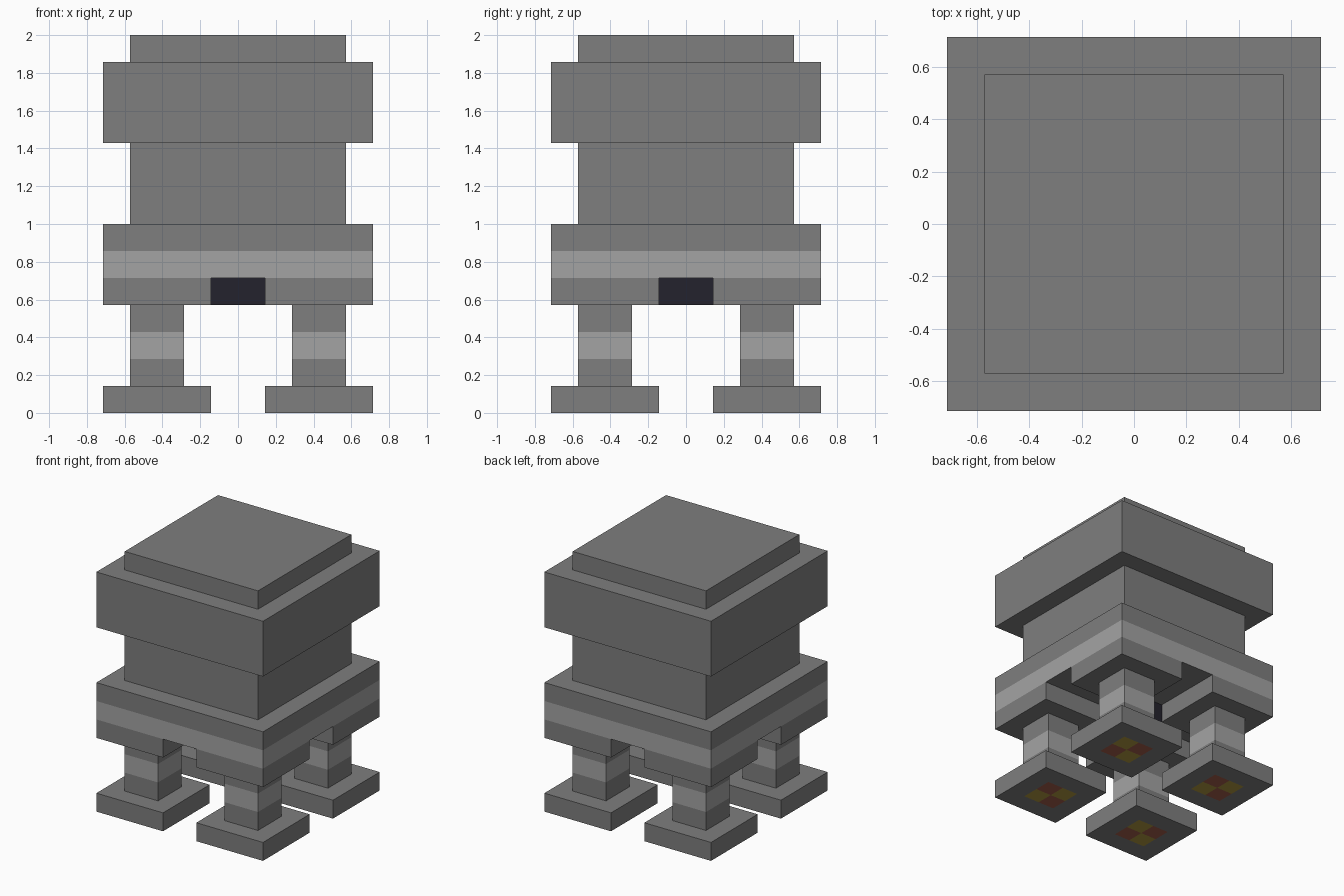
import bpy
import bmesh
from mathutils import Vector

U = 1 / 7  # one block unit

cube = bpy.data.objects.get("Cube")
if cube:
    bpy.data.objects.remove(cube, do_unlink=True)


def make_material(name, r, g, b):
    mat = bpy.data.materials.new(name)
    mat.use_nodes = True
    mat.diffuse_color = (r, g, b, 1)
    for node in mat.node_tree.nodes:
        if node.type == 'BSDF_PRINCIPLED':
            node.inputs["Base Color"].default_value = (r, g, b, 1)
            node.inputs["Roughness"].default_value = 0.9
    return mat


stone = make_material("stone_grey", 0.21, 0.21, 0.21)
band = make_material("light_grey_band", 0.37, 0.37, 0.37)
dark = make_material("dark_core", 0.017, 0.016, 0.026)
yellow = make_material("sole_yellow", 0.43, 0.32, 0.05)
red = make_material("sole_red", 0.36, 0.11, 0.07)


def box(name, low, high, mats, cuts=(), rule=None):
    """Box between two corners in units, sliced at (axis, offset), coloured by rule(centre, normal)."""
    low, high = Vector(low), Vector(high)
    bm = bmesh.new()
    bmesh.ops.create_cube(bm, size=1)
    for v in bm.verts:
        v.co = (low + high) / 2 + v.co * (high - low)
    for axis, offset in cuts:
        point, normal = Vector(), Vector()
        point[axis], normal[axis] = offset, 1
        bmesh.ops.bisect_plane(bm, geom=bm.verts[:] + bm.edges[:] + bm.faces[:],
                               plane_co=point, plane_no=normal)
    bm.normal_update()
    if rule:
        for f in bm.faces:
            f.material_index = rule(f.calc_center_median(), f.normal)
    bmesh.ops.scale(bm, vec=(U, U, U), verts=bm.verts)
    mesh = bpy.data.meshes.new(name)
    bm.to_mesh(mesh)
    bm.free()
    for m in mats:
        mesh.materials.append(m)
    obj = bpy.data.objects.new(name, mesh)
    bpy.context.scene.collection.objects.link(obj)
    return obj


def slab(name, half, bottom, top, *args, **kw):
    return box(name, (-half, -half, bottom), (half, half, top), *args, **kw)


def band_rule(bottom, top):
    return lambda c, n: int(abs(n.z) < 0.5 and bottom < c.z < top)


# Stacked body
slab("cap", 4, 13, 14, [stone])
slab("upper_block", 5, 10, 13, [stone])
slab("waist", 4, 7, 10, [stone])
slab("lower_block", 5, 5, 7, [stone, band], cuts=[(2, 6)], rule=band_rule(5, 6))

# Dark core where the two underside channels cross
slab("core", 1, 4, 5, [dark])

# Four corners: hip block, banded leg and foot with a checkered sole
for sx, x_side in ((-1, "right"), (1, "left")):
    for sy, y_side in ((-1, "front"), (1, "back")):
        where = y_side + "_" + x_side

        def corner(part, half, bottom, top, *args, **kw):
            return box(part + "_" + where, (3 * sx - half, 3 * sy - half, bottom),
                       (3 * sx + half, 3 * sy + half, top), *args, **kw)

        def sole_rule(c, n):
            dx, dy = c.x - 3 * sx, c.y - 3 * sy
            if n.z > -0.5 or max(abs(dx), abs(dy)) > 1:
                return 0
            return 1 if dx * dy * sx * sy > 0 else 2

        corner("hip", 2, 4, 5, [stone])
        corner("leg", 1, 1, 4, [stone, band], cuts=[(2, 2), (2, 3)], rule=band_rule(2, 3))
        corner("foot", 2, 0, 1, [stone, yellow, red],
               cuts=[(axis, 3 * s + d) for axis, s in ((0, sx), (1, sy))
                     for d in (-0.95, 0, 0.95)],
               rule=sole_rule)
